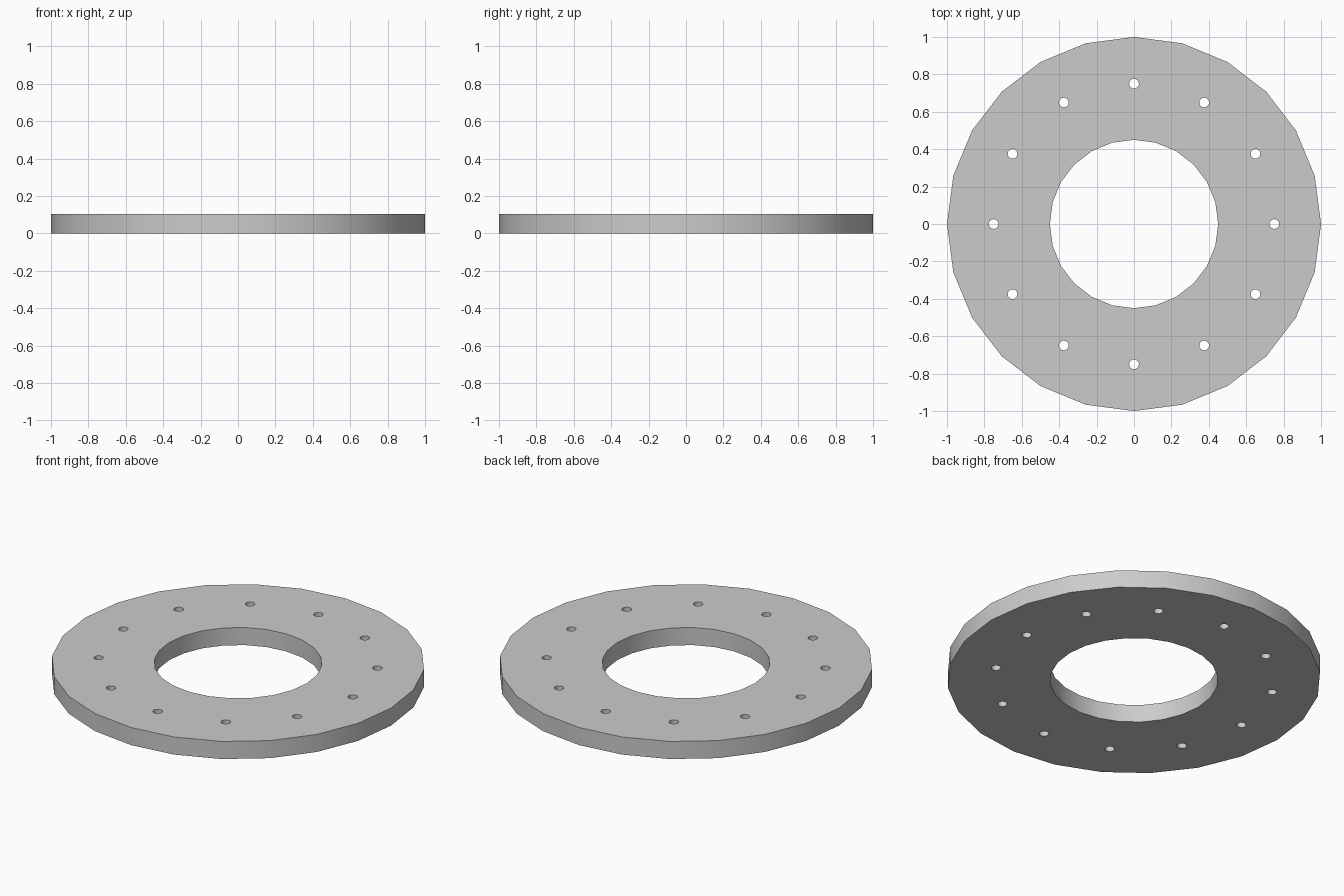
import bpy
from math import cos, sin, pi

if "Cube" in bpy.data.objects:
    bpy.data.objects.remove(bpy.data.objects["Cube"])

THICK = 0.104


def cylinder(name, radius, sides, x=0, y=0, z0=0.0, z1=THICK):
    """Upright cylinder with its first corner on the +x axis."""
    ring = [(x + radius * cos(2 * pi * i / sides),
             y + radius * sin(2 * pi * i / sides)) for i in range(sides)]
    verts = [(px, py, z) for z in (z0, z1) for px, py in ring]
    faces = [(i, (i + 1) % sides, sides + (i + 1) % sides, sides + i)
             for i in range(sides)]
    faces += [tuple(reversed(range(sides))), tuple(range(sides, 2 * sides))]
    mesh = bpy.data.meshes.new(name)
    mesh.from_pydata(verts, [], faces)
    obj = bpy.data.objects.new(name, mesh)
    bpy.context.collection.objects.link(obj)
    return obj


def select_only(objs):
    bpy.ops.object.select_all(action='DESELECT')
    for o in objs:
        o.select_set(True)
    bpy.context.view_layer.objects.active = objs[0]


# Flange disc
flange = cylinder("flange_ring", 1.0, 24)

# Cutters: central bore and a circle of 12 bolt holes
cutters = [cylinder("hole_cutters", 0.45, 24, z0=-0.1, z1=0.3)]
for k in range(12):
    a = 2 * pi * k / 12
    cutters.append(cylinder("bolt_hole", 0.026, 16, 0.75 * cos(a), 0.75 * sin(a),
                            z0=-0.1, z1=0.3))
select_only(cutters)
bpy.ops.object.join()
cutter = cutters[0]
cutter.hide_render = True

# Cut the holes
select_only([flange])
cut = flange.modifiers.new("holes", 'BOOLEAN')
cut.operation = 'DIFFERENCE'
cut.solver = 'EXACT'
cut.object = cutter
bpy.ops.object.modifier_apply(modifier=cut.name)
bpy.data.objects.remove(cutter)

# Smooth walls, crisp rims
bpy.ops.object.shade_smooth_by_angle(angle=pi / 6)
